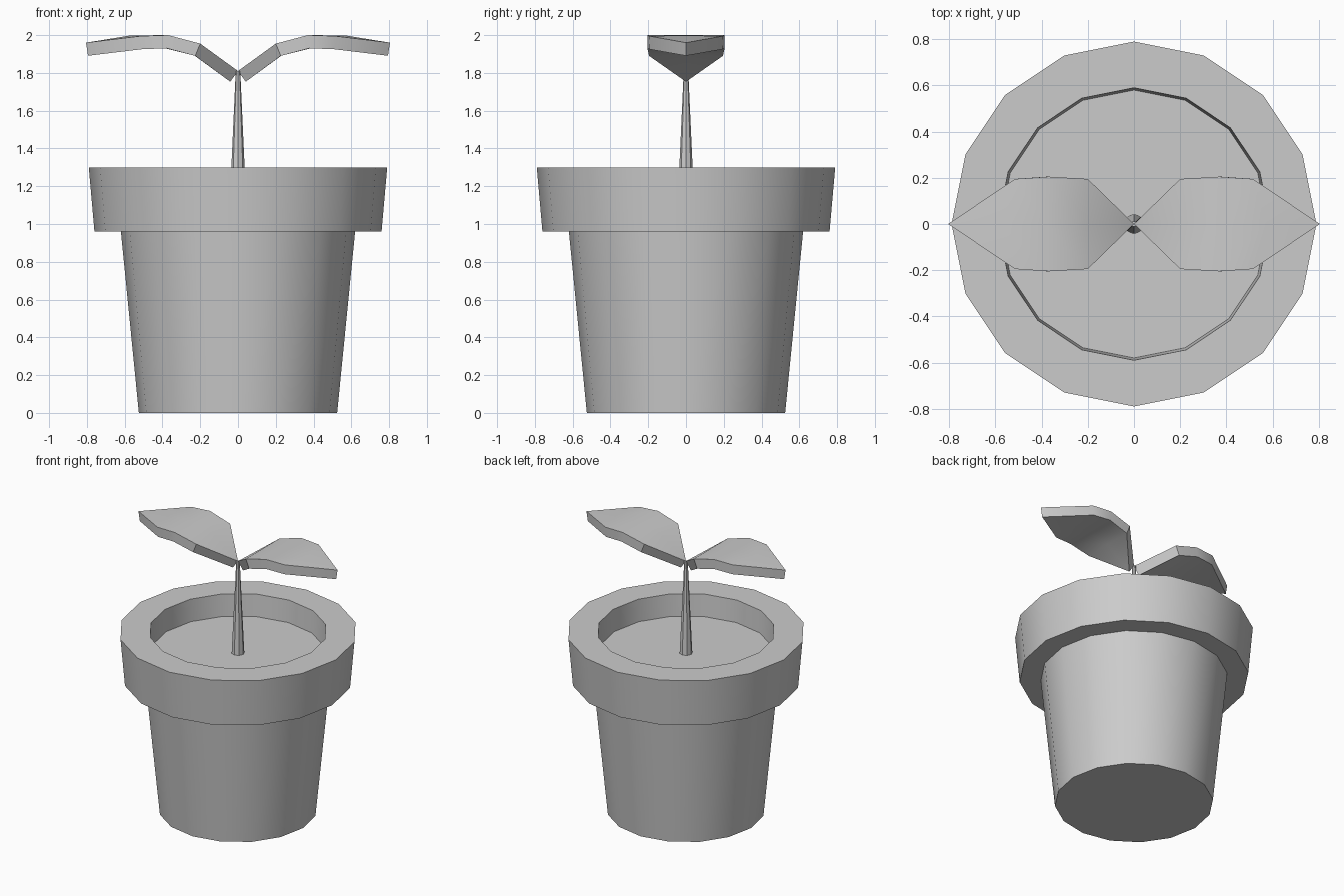
import bpy, bmesh, math

if "Cube" in bpy.data.objects:
    bpy.data.objects.remove(bpy.data.objects["Cube"], do_unlink=True)

grey = bpy.data.materials.new("plain grey")
grey.use_nodes = True
colour = (0.6, 0.6, 0.6, 1)
grey.diffuse_color = colour
grey.node_tree.nodes["Principled BSDF"].inputs["Base Color"].default_value = colour


def finish(name, bm, angle=30):
    """Turn a bmesh into a shaded object."""
    bmesh.ops.recalc_face_normals(bm, faces=bm.faces)
    mesh = bpy.data.meshes.new(name)
    bm.to_mesh(mesh)
    bm.free()
    mesh.materials.append(grey)
    obj = bpy.data.objects.new(name, mesh)
    bpy.context.collection.objects.link(obj)
    bpy.ops.object.select_all(action="DESELECT")
    obj.select_set(True)
    bpy.context.view_layer.objects.active = obj
    bpy.ops.object.shade_smooth_by_angle(angle=math.radians(angle))
    return obj


def lathe(name, profile, sides):
    """Turn a (radius, height) profile round z and cap both ends."""
    bm = bmesh.new()
    rings = []
    for r, z in profile:
        angles = [math.pi / 2 + math.tau * i / sides for i in range(sides)]
        rings.append([bm.verts.new((r * math.cos(a), r * math.sin(a), z)) for a in angles])
    for low, high in zip(rings, rings[1:]):
        for i in range(sides):
            j = (i + 1) % sides
            bm.faces.new((low[i], low[j], high[j], high[i]))
    bm.faces.new(rings[0])
    bm.faces.new(rings[-1])
    return finish(name, bm)


def leaf(name, side):
    """Arched pointed blade: (edge x, midrib x, half width, edge z, midrib z)."""
    columns = [(0.20, 0.20, 0.195, 1.955, 1.955),
               (0.37, 0.38, 0.205, 2.0, 2.0),
               (0.515, 0.57, 0.195, 1.995, 1.998)]
    bm = bmesh.new()
    base = bm.verts.new((0, 0, 1.81))
    tip = bm.verts.new((side * 0.805, 0, 1.96))
    rows = [[bm.verts.new((side * ex, -w, ez)),
             bm.verts.new((side * mx, 0, mz)),
             bm.verts.new((side * ex, w, ez))] for ex, mx, w, ez, mz in columns]
    for k in range(2):
        bm.faces.new((base, rows[0][k], rows[0][k + 1]))
        bm.faces.new((tip, rows[-1][k + 1], rows[-1][k]))
        for a, b in zip(rows, rows[1:]):
            bm.faces.new((a[k], b[k], b[k + 1], a[k + 1]))
    # Give the blade thickness below its upper surface
    bm.normal_update()
    for v in list(bm.verts):
        v.normal_update()
    bmesh.ops.recalc_face_normals(bm, faces=bm.faces)
    if sum(f.normal.z for f in bm.faces) < 0:
        bmesh.ops.reverse_faces(bm, faces=bm.faces)
    obj_bm_angle = 30
    mesh_obj = None
    top = list(bm.faces)
    bm.normal_update()
    drop = {v: v.co - 0.07 * v.normal for v in bm.verts}
    rim = [e for e in bm.edges if e.is_boundary]
    under = {v: bm.verts.new(co) for v, co in drop.items()}
    for f in top:
        bm.faces.new([under[v] for v in reversed(f.verts)])
    for e in rim:
        a, b = e.verts
        bm.faces.new((a, b, under[b], under[a]))
    return finish(name, bm)


# Pot with its overhanging rim and inner wall
lathe("pot", [(0.525, 0), (0.62, 0.96), (0.76, 0.96), (0.79, 1.30),
              (0.59, 1.30), (0.58, 1.14)], 16)

# Stem rising from the soil
lathe("stem", [(0.043, 1.13), (0.012, 1.81)], 8)

# Pair of leaves
leaf("left_leaf", 1)
leaf("right_leaf", -1)
